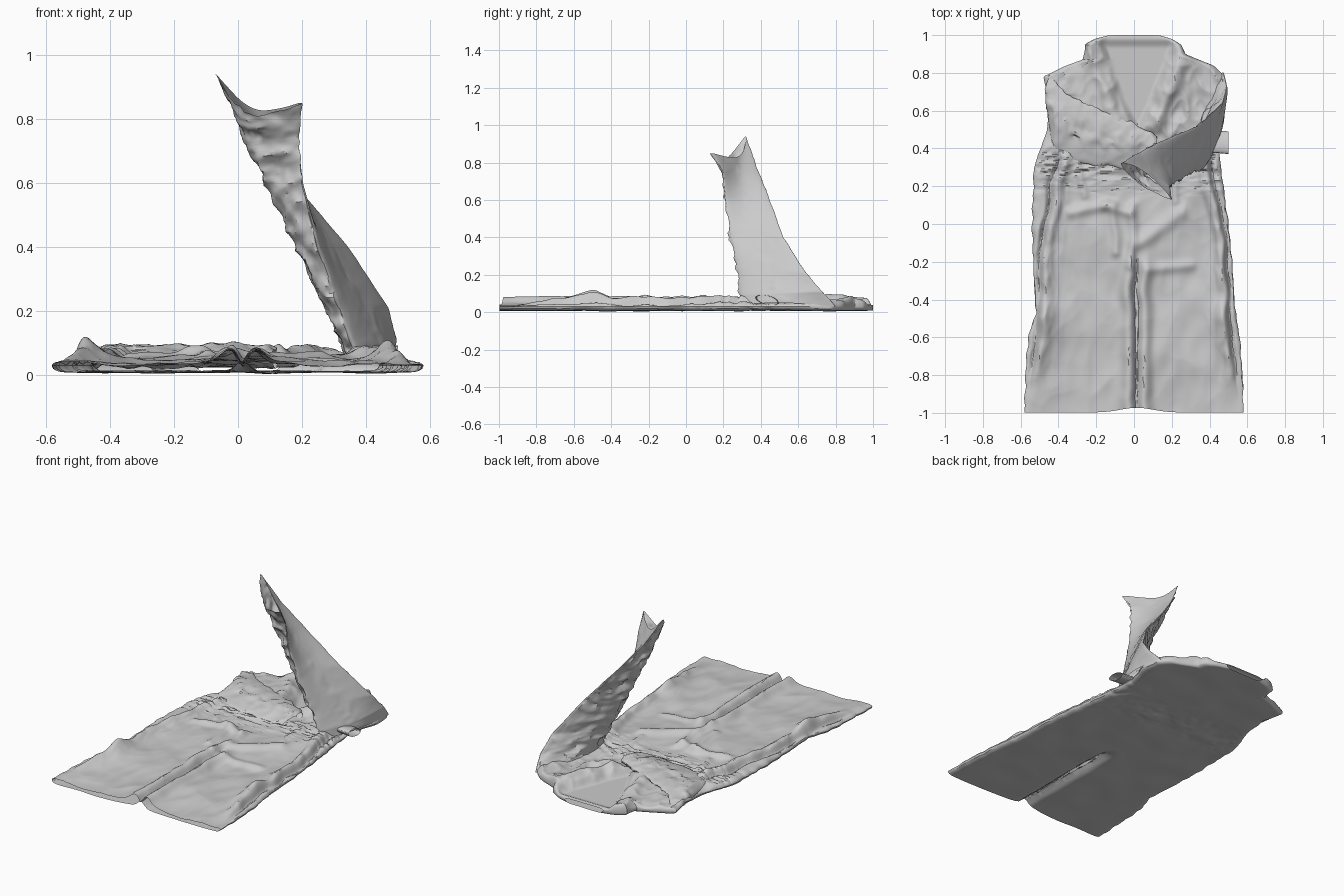
import bpy, bmesh, math
from mathutils import Vector, noise

if "Cube" in bpy.data.objects:
    bpy.data.objects.remove(bpy.data.objects["Cube"])

def interp(table, t):
    if t <= table[0][0]:
        return table[0][1]
    for (a, va), (b, vb) in zip(table, table[1:]):
        if t <= b:
            return va + (vb - va) * (t - a) / (b - a)
    return table[-1][1]

def bump(d, w):
    return math.exp(-(d / w) ** 2)

def sstep(a, b, t):
    t = max(0, min(1, (t - a) / (b - a)))
    return t * t * (3 - 2 * t)

def crease(x, y, z, s):
    # sharp cloth folds: ridged noise centred near zero
    n = noise.noise(Vector((x, y, z)) * s)
    m = noise.noise(Vector((x + 7, y - 3, z + 5)) * s * 2.3)
    return (0.5 - 1.6 * abs(n)) + 0.4 * (0.5 - 1.6 * abs(m))

def seg_dist(x, y, a, b):
    p, a, b = Vector((x, y)), Vector(a), Vector(b)
    t = max(0, min(1, (p - a).dot(b - a) / (b - a).length_squared))
    return (p - a - (b - a) * t).length

def make(name, rows):
    # skin closed rings into an open-ended tube
    bm = bmesh.new()
    vs = [[bm.verts.new(p) for p in r] for r in rows]
    n = len(rows[0])
    for r, s in zip(vs, vs[1:]):
        for i in range(n):
            j = (i + 1) % n
            bm.faces.new((r[i], r[j], s[j], s[i]))
    bmesh.ops.recalc_face_normals(bm, faces=bm.faces)
    me = bpy.data.meshes.new(name)
    bm.to_mesh(me)
    bm.free()
    ob = bpy.data.objects.new(name, me)
    bpy.context.collection.objects.link(ob)
    bpy.ops.object.select_all(action='DESELECT')
    ob.select_set(True)
    bpy.context.view_layer.objects.active = ob
    bpy.ops.object.shade_smooth_by_angle(angle=math.radians(32))
    return ob

# Outline of the coat lying flat: left and right edge for each y
LEFT = [(-1, -.58), (-.8, -.575), (-.6, -.56), (-.47, -.52), (-.3, -.53), (0, -.54), (.3, -.53),
        (.5, -.46), (.65, -.45), (.78, -.48), (.83, -.38), (.87, -.27), (.95, -.26), (.98, -.21), (1, -.13)]
RIGHT = [(-1, .58), (-.8, .575), (-.6, .56), (-.45, .535), (-.2, .52), (0, .5), (.3, .46), (.5, .44),
         (.68, .49), (.78, .48), (.84, .42), (.9, .27), (.95, .25), (.98, .2), (1, .13)]
# soft folds as (start, end, width, height)
FOLDS = [((-.33, .06), (-.15, .1), .03, .018), ((-.15, .1), (-.02, .06), .03, .02),
         ((.03, -.1), (.25, .06), .04, .02), ((-.11, .1), (-.1, -.15), .025, .016),
         ((.0, .1), (-.02, -.22), .025, .018), ((.08, -.24), (.3, -.22), .03, .014),
         ((-.3, .32), (-.26, .15), .02, .012), ((.2, .3), (.22, .12), .02, .012)]

def top_height(x0, y, xl, xr):
    # warp the plane so that folds wander
    x = x0 + .015 * noise.noise(Vector((x0 * 4, y * 7, 11)))
    h = .05 + .014 * noise.noise(Vector((x * 3, y * 3, 2)))
    chest = sstep(.15, .4, y)
    h += (.009 + .012 * chest) * crease(x, y * .7, 1, 4 + 4 * chest)
    h += .005 * noise.noise(Vector((x * 14, y * 8, 4)))
    # leg panels: rolled edges either side of the centre slit, sagging towards the hem
    legs = 1 - sstep(-.3, -.12, y)
    ax = abs(x - .015)
    h += legs * (.03 * bump(ax - .045, .035) - .025 * bump(ax, .016) - .012 * bump(ax - .26, .14))
    h -= .012 * (1 - sstep(-1, -.7, y)) * (1 - bump(ax, .12))
    # bunched cloth along both sides where the side seams run
    for s in (-1, 1):
        sx = s * interp([(-.98, .53), (-.5, .475), (-.1, .46), (.3, .38)], y)
        sx += .02 * noise.noise(Vector((y * 7, s, 0)))
        k = sstep(-1, -.6, y) * (1 - sstep(.3, .42, y)) * (.9 + .5 * noise.noise(Vector((y * 9, s * 5, 3))))
        h += k * (.03 * bump(x - sx, .035) - .03 * bump(x - sx - s * .035, .015))
        h += k * .012 * crease(x * 2, y * .6, s, 7) * bump(x - sx, .07)
        h += .028 * bump(x - s * .46, .05) * bump(y + .53, .1)
    for a, b, w, a_h in FOLDS:
        h += a_h * bump(seg_dist(x, y, a, b), w)
    # neck opening with rolled collar
    if y > .45:
        half = interp([(.45, 0), (.6, .07), (.85, .17), (.95, .2)], y)
        d = abs(x0 - .02) - half
        inside = sstep(-.01, .04, -d)
        h += .032 * bump(d - .06, .045) * (1 - inside) * sstep(.45, .55, y)
        h = h * (1 - inside) + (.024 + .02 * sstep(.93, .99, y)) * inside
    # rounded side and shoulder edges
    e = max(0, min(x0 - xl, xr - x0)) / .05
    f = math.sqrt(1 - (1 - min(1, e)) ** 2)
    return .03 + (max(.022, h) - .03) * f * (1 - .4 * sstep(.97, 1, y))

NX, NY = 150, 230
rows = []
for j in range(NY + 1):
    y = -.99 + 1.99 * j / NY
    wob = .008 * noise.noise(Vector((y * 18, 0, 0)))
    xl, xr = interp(LEFT, y) + wob, interp(RIGHT, y) + wob * .7
    # hem dips slightly at the middle of each leg
    hem = lambda x: max(-1, y + bump(y + .99, .08) * (.025 * bump(x - .015, .12) - .008))
    xs = [xl + (xr - xl) * (.25 - .25 * math.cos(math.pi * i / NX) + .5 * i / NX) for i in range(NX + 1)]
    top = [Vector((x, hem(x), top_height(x, y, xl, xr))) for x in xs]
    bot = []
    for x in reversed(xs[1:-1:2]):
        e = max(0, min(x - xl, xr - x)) / .04
        z = .009 + .006 * noise.noise(Vector((x * 6, y * 6, 9)))
        z += .008 * crease(x, y, 8, 9) * bump(y - .33, .15)
        z += .02 * (1 - math.sqrt(1 - (1 - min(1, e)) ** 2))
        z += .035 * bump(x - .015, .03) * (1 - sstep(-.3, -.15, y))
        bot.append(Vector((x, hem(x), max(0, z))))
    rows.append(top + bot)
make("coat_body", rows)

# Generic sleeve: smooth closed rings through four control points per station
def catmull(p, t):
    n = len(p)
    i = int(t) % n
    f = t - int(t)
    a, b, c, d = p[i - 1], p[i], p[(i + 1) % n], p[(i + 2) % n]
    return .5 * (2 * b + (c - a) * f + (2 * a - 5 * b + 4 * c - d) * f * f + (3 * b - a - 3 * c + d) * f ** 3)

def sleeve(name, stations, steps, ring, rough, side):
    st = [[Vector(p) for p in s] for s in stations]
    out = []
    for j in range(steps + 1):
        t = (len(st) - 1) * j / steps
        i = min(int(t), len(st) - 2)
        ctrl = [a.lerp(b, t - i) for a, b in zip(st[i], st[i + 1])]
        c = sum(ctrl, Vector()) / 4
        row = []
        for k in range(ring):
            p = catmull(ctrl, 4 * k / ring)
            # one side hangs smooth, the other is crumpled
            amp = rough * (1 if k > ring * side else .2)
            n = (p - c).normalized()
            row.append(p + n * amp * crease(*p, 11))
        out.append(row)
    return make(name, out)

# Raised sleeve: front edge, outer face, back edge, inner face
sleeve("raised_sleeve", [
    [(.37, .30, .04), (.47, .52, .05), (.47, .80, .03), (.35, .52, .05)],
    [(.36, .29, .09), (.46, .50, .10), (.49, .73, .11), (.34, .46, .09)],
    [(.32, .28, .20), (.40, .46, .22), (.465, .64, .21), (.29, .39, .20)],
    [(.25, .24, .40), (.28, .38, .42), (.34, .52, .40), (.185, .34, .40)],
    [(.20, .21, .60), (.16, .32, .62), (.15, .44, .62), (.09, .30, .60)],
    [(.185, .20, .75), (.09, .28, .76), (.03, .38, .77), (.04, .26, .73)],
    [(.19, .14, .85), (.05, .28, .83), (-.07, .32, .94), (.04, .21, .82)],
], 100, 72, .024, .53)

# Folded sleeve lying across the chest: upper edge, top, lower edge, underside
sleeve("folded_sleeve", [
    [(-.45, .78, .05), (-.47, .70, .07), (-.46, .60, .04), (-.46, .69, .03)],
    [(-.36, .68, .07), (-.40, .56, .09), (-.43, .38, .05), (-.40, .55, .03)],
    [(-.20, .61, .075), (-.23, .48, .09), (-.27, .32, .055), (-.23, .48, .03)],
    [(.00, .53, .075), (-.02, .43, .095), (-.04, .30, .055), (-.02, .43, .03)],
    [(.12, .46, .07), (.12, .40, .085), (.10, .29, .055), (.12, .40, .03)],
], 70, 56, .018, 0)

# Small strap loop at the right side
make("strap_loop", [
    [Vector((x, .44 + .06 * math.cos(a) - (x - .4) * .1, .065 + .024 * math.sin(a) - .012 * math.cos(a)))
     for a in (2 * math.pi * k / 24 for k in range(24))] for x in (.40, .43, .465, .50)])
